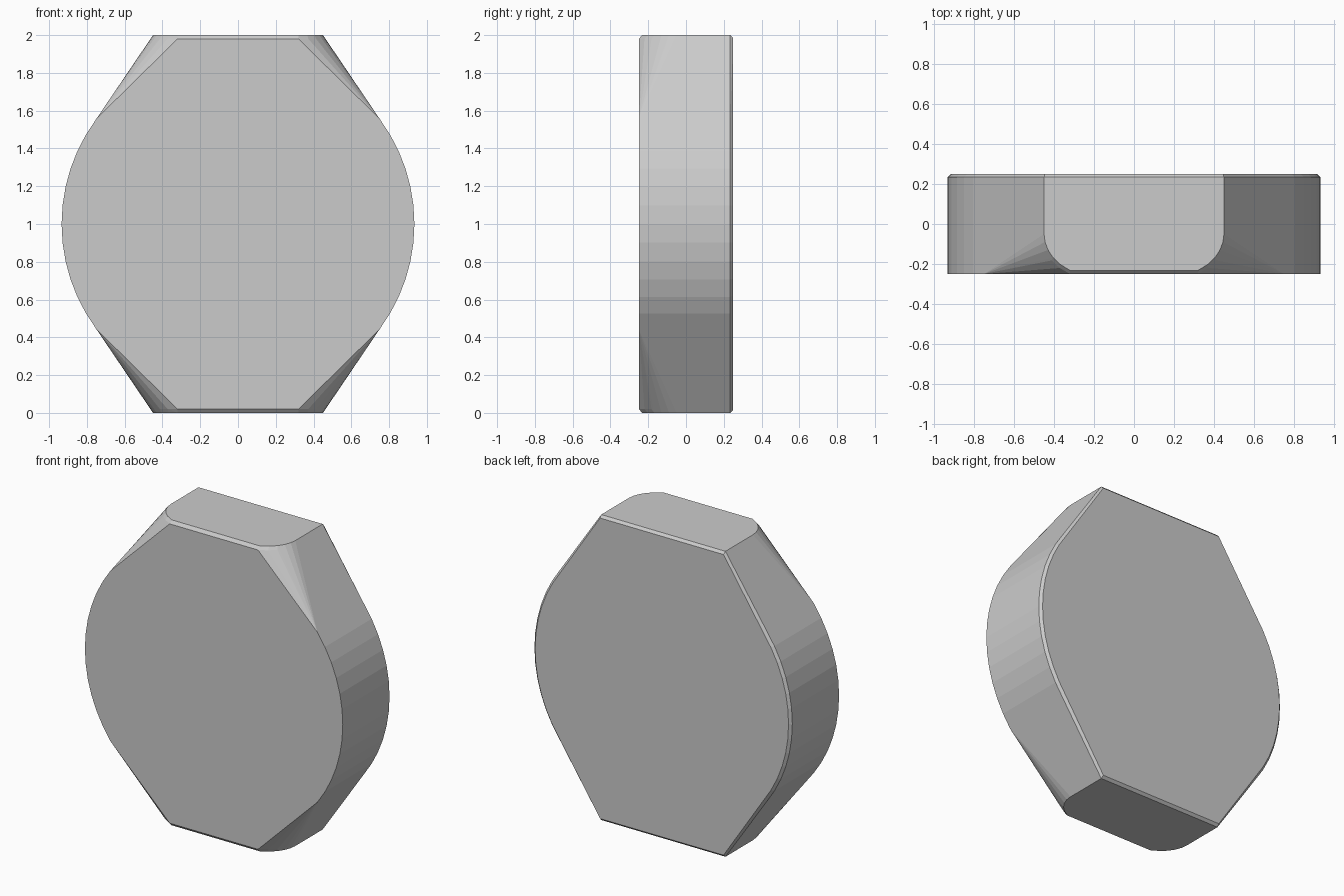
import bpy, bmesh, math

if "Cube" in bpy.data.objects:
    bpy.data.objects.remove(bpy.data.objects["Cube"])

R, STEP, N = 0.934, math.radians(6.1), 6      # side arc radius, step, steps each way
BEV = 0.016
# Rounded front corner of the top and bottom faces (x, y)
CORNER = [(0.45, -0.05), (0.445, -0.09), (0.43, -0.13),
          (0.405, -0.168), (0.368, -0.203), (0.32, -0.232)]


def arc(r, y):
    return [(r * math.cos(i * STEP), y, r * math.sin(i * STEP)) for i in range(N + 1)]


# Points of one quarter, with height measured from the middle
pts = arc(R, -0.25) + arc(R, 0.25 - BEV) + arc(R - BEV, 0.25)
# Back corner with its small chamfer
pts += [(0.45, 0.25 - BEV, 1.0), (0.447, 0.25, 1.0 - BEV)]
# Front corner: rounded rim and the chamfer ring just below it
for i, (x, y) in enumerate(CORNER):
    a = math.radians(90) * i / (len(CORNER) - 1)
    pts.append((x, y, 1.0))
    pts.append((x + 0.0135 * math.cos(a), y - 0.018 * math.sin(a), 0.98))

# Mirror the quarter four ways and wrap it in a convex hull
bm = bmesh.new()
for x, y, z in pts:
    for sx in (1, -1):
        for sz in (1, -1):
            bm.verts.new((sx * x, y, 1.0 + sz * z))
bmesh.ops.remove_doubles(bm, verts=bm.verts[:], dist=0.0005)
hull = bmesh.ops.convex_hull(bm, input=bm.verts[:])
bmesh.ops.delete(bm, geom=[v for v in bm.verts if not v.link_faces], context='VERTS')
bmesh.ops.dissolve_limit(bm, angle_limit=math.radians(0.6),
                         verts=bm.verts[:], edges=bm.edges[:])
bmesh.ops.recalc_face_normals(bm, faces=bm.faces[:])

mesh = bpy.data.meshes.new("rounded_block")
bm.to_mesh(mesh)
bm.free()
block = bpy.data.objects.new("rounded_block", mesh)
bpy.context.collection.objects.link(block)
